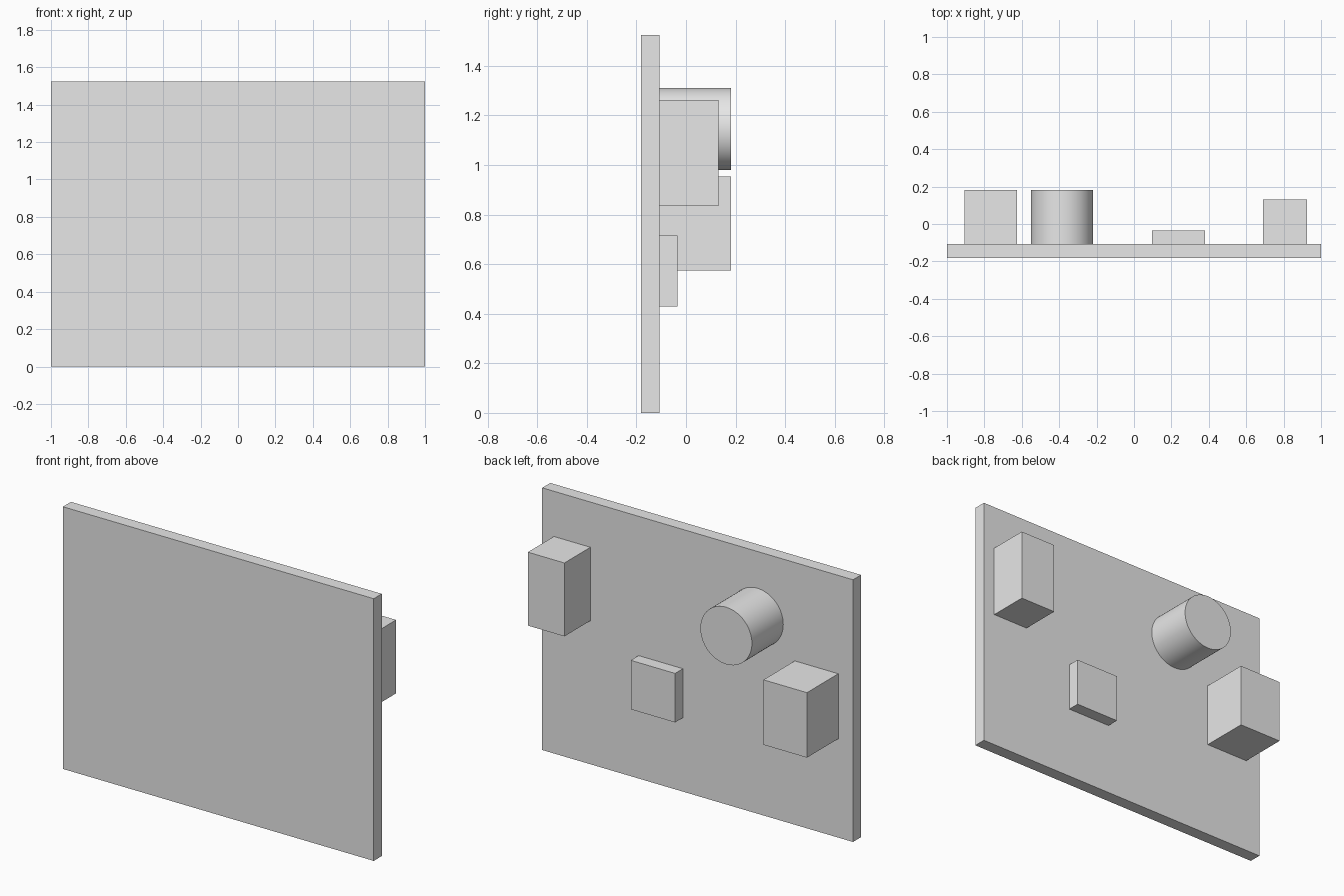
import bpy
import math

cube = bpy.data.objects.get("Cube")
if cube:
    bpy.data.objects.remove(cube, do_unlink=True)

# One plain grey for the whole model
grey = bpy.data.materials.new("light_grey")
grey.use_nodes = True
grey.diffuse_color = (0.8, 0.8, 0.8, 1)
grey.node_tree.nodes["Principled BSDF"].inputs["Base Color"].default_value = (0.8, 0.8, 0.8, 1)

FRONT, MOUNT, BACK = -0.181, -0.107, 0.181


def box(name, x, y, z):
    """Box spanning the given (low, high) ranges."""
    spans = (x, y, z)
    bpy.ops.mesh.primitive_cube_add(size=1, location=[(a + b) / 2 for a, b in spans])
    ob = bpy.context.object
    ob.name = name
    ob.scale = [b - a for a, b in spans]
    bpy.ops.object.transform_apply(location=False, rotation=False, scale=True)
    ob.data.materials.append(grey)


def cylinder(name, x, z, radius, y):
    """Smooth cylinder running along y."""
    bpy.ops.mesh.primitive_cylinder_add(
        vertices=64, radius=radius, depth=y[1] - y[0],
        location=(x, sum(y) / 2, z), rotation=(math.pi / 2, 0, 0))
    ob = bpy.context.object
    ob.name = name
    bpy.ops.object.shade_smooth_by_angle(angle=math.radians(30))
    ob.data.materials.append(grey)


# Upright panel
box("panel", (-1, 1), (FRONT, MOUNT), (0, 1.525))

# Blocks and drum on the back of the panel
box("right_block", (-0.905, -0.625), (MOUNT, BACK), (0.575, 0.953))
box("centre_plate", (0.095, 0.38), (MOUNT, -0.035), (0.43, 0.715))
box("left_block", (0.69, 0.925), (MOUNT, 0.132), (0.835, 1.262))
cylinder("drum", -0.385, 1.145, 0.166, (MOUNT, BACK))
